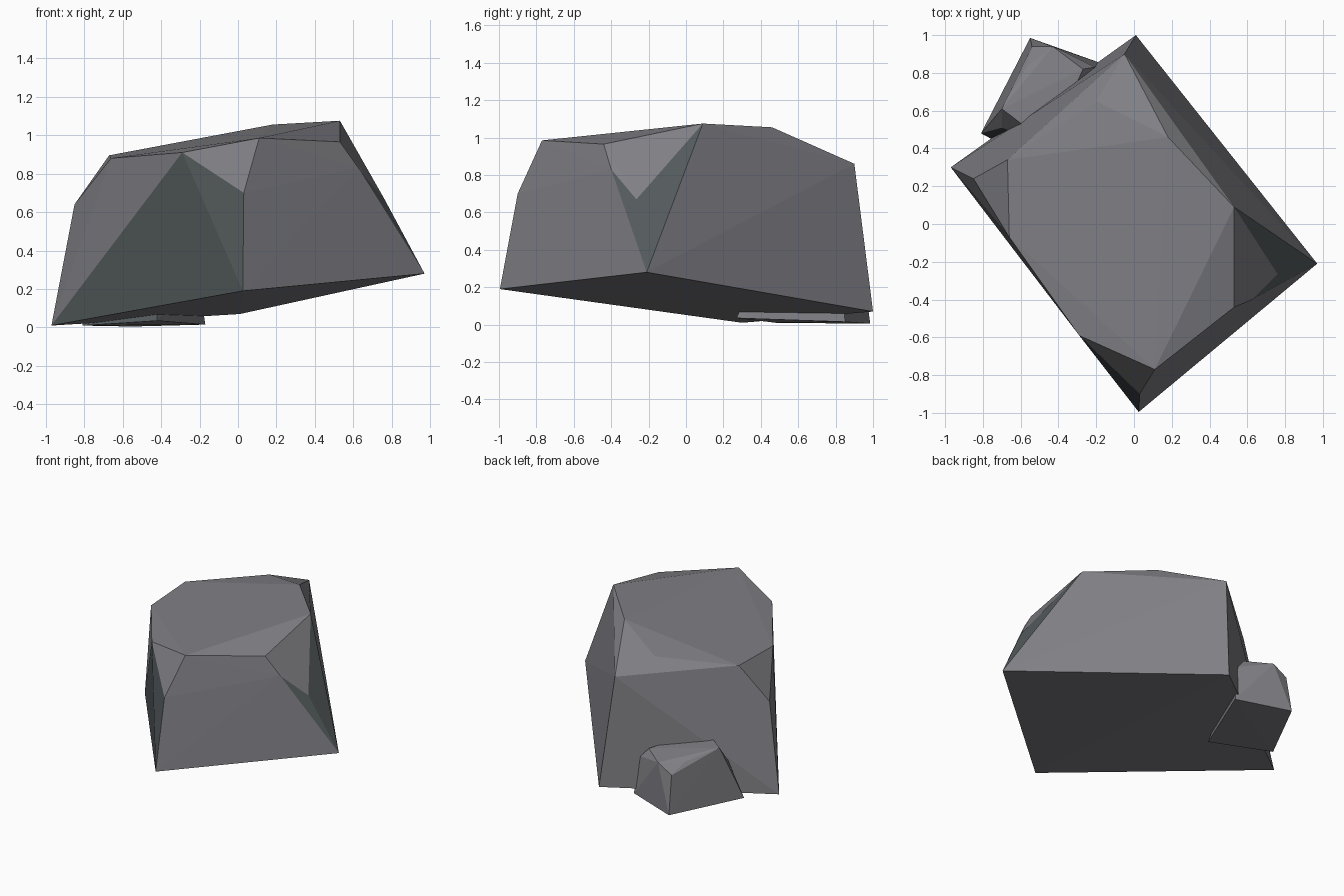
import bpy
import bmesh

if "Cube" in bpy.data.objects:
    bpy.data.objects.remove(bpy.data.objects["Cube"])


def material(name, rgb):
    m = bpy.data.materials.new(name)
    m.diffuse_color = (*rgb, 1)
    m.use_nodes = True
    m.node_tree.nodes["Principled BSDF"].inputs["Base Color"].default_value = m.diffuse_color
    return m


STONE = material("stone gray", (0.215, 0.215, 0.235))
DARK = material("dark stone", (0.09, 0.105, 0.11))


def rock(name, corners, dark_sets):
    """Faceted rock: hull around named corners; facets lying within a dark set are dark."""
    bm = bmesh.new()
    label = {bm.verts.new(co): key for key, co in corners.items()}
    bmesh.ops.convex_hull(bm, input=list(bm.verts))
    for f in bm.faces:
        keys = {label[v] for v in f.verts}
        f.material_index = int(any(keys <= set(s) for s in dark_sets))
        f.smooth = False
    loose = [v for v in bm.verts if not v.link_faces]
    bmesh.ops.delete(bm, geom=loose, context='VERTS')
    bmesh.ops.recalc_face_normals(bm, faces=list(bm.faces))
    me = bpy.data.meshes.new(name)
    bm.to_mesh(me)
    bm.free()
    me.materials.append(STONE)
    me.materials.append(DARK)
    ob = bpy.data.objects.new(name, me)
    bpy.context.collection.objects.link(ob)
    return ob


# Large boulder: tilted four-cornered base (a-d), chipped crown (e-p)
rock("large_boulder", {
    "a": (-0.97, 0.30, 0.01), "b": (0.025, -0.995, 0.19),
    "c": (0.97, -0.21, 0.28), "d": (0.01, 1.0, 0.07),
    "e": (0.53, 0.09, 1.075), "f": (0.53, -0.44, 0.965),
    "g": (-0.29, -0.59, 0.91), "h": (0.11, -0.77, 0.985),
    "i": (0.03, -0.90, 0.70), "j": (-0.05, 0.90, 0.86),
    "k": (0.18, 0.46, 1.055), "l": (-0.67, 0.34, 0.895),
    "m": (-0.66, -0.07, 0.88), "o": (-0.85, 0.24, 0.64),
    "n": (0.76, -0.265, 0.67), "q": (0.625, -0.40, 0.83),
    "p": (-0.20, 0.65, 0.955),
}, ["abgi", "cenq"])

# Small stone leaning against the back left side, partly buried in the boulder
rock("small_stone", {
    "a": (-0.81, 0.48, 0.01), "b": (-0.55, 0.985, 0.005),
    "c": (-0.17, 0.85, 0.015), "d": (-0.42, 0.27, 0.035),
    "e": (-0.54, 0.94, 0.28), "f": (-0.43, 0.94, 0.345),
    "g": (-0.57, 0.83, 0.345), "h": (-0.27, 0.82, 0.36),
    "i": (-0.21, 0.83, 0.29), "j": (-0.70, 0.61, 0.40),
    "k": (-0.70, 0.51, 0.27), "l": (-0.45, 0.42, 0.40),
}, ["adkl"])
